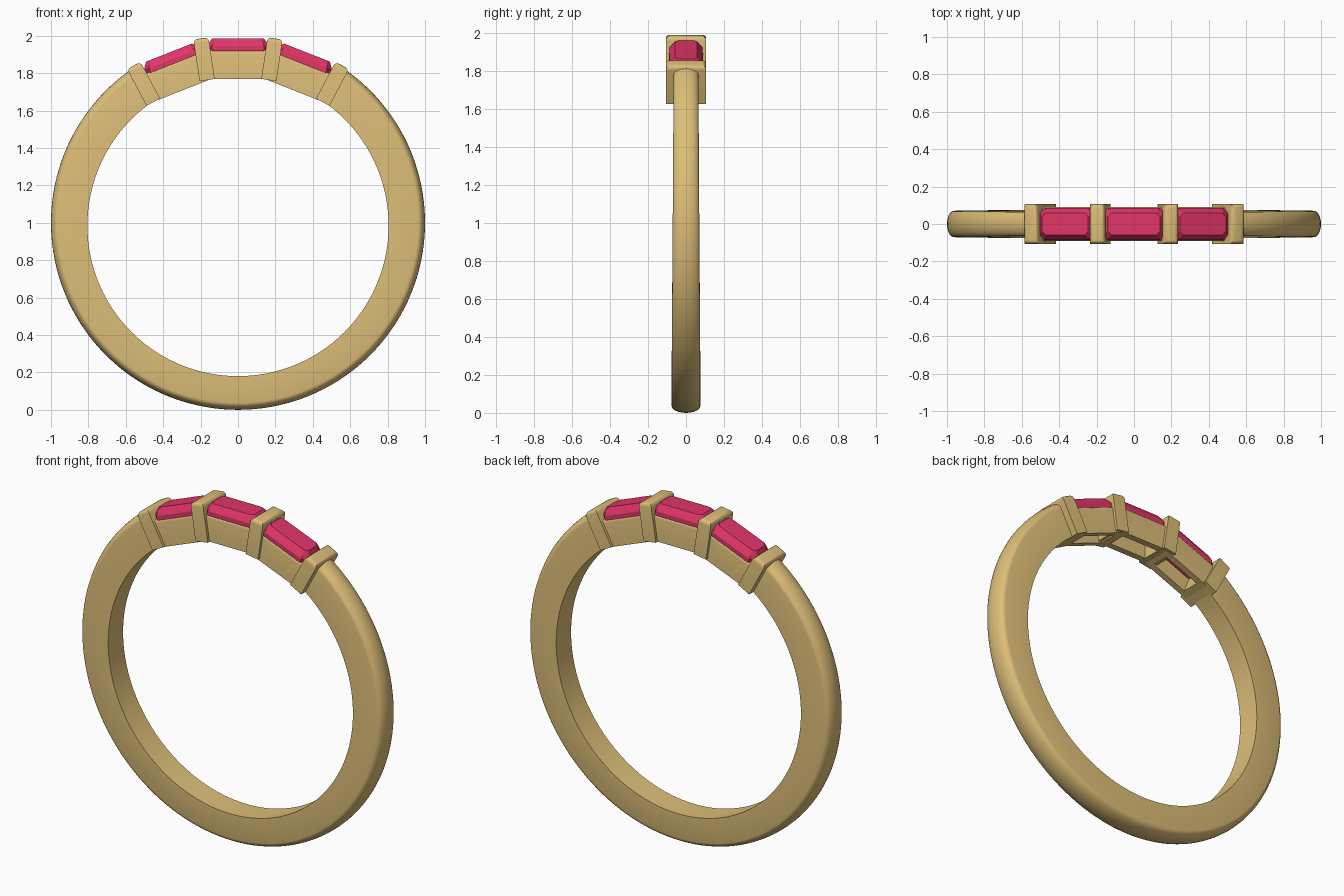
import bpy, bmesh
from math import sin, cos, pi, radians
from mathutils import Matrix

if "Cube" in bpy.data.objects:
    bpy.data.objects.remove(bpy.data.objects["Cube"])


def material(name, color):
    m = bpy.data.materials.new(name)
    m.diffuse_color = color
    m.use_nodes = True
    m.node_tree.nodes["Principled BSDF"].inputs["Base Color"].default_value = m.diffuse_color
    return m


GOLD = material("gold", (0.73, 0.52, 0.19, 1))
RUBY = material("ruby", (0.75, 0.035, 0.14, 1))


def finish(bm, name, mat, frame=Matrix.Identity(4), smooth=None):
    bmesh.ops.recalc_face_normals(bm, faces=bm.faces)
    me = bpy.data.meshes.new(name)
    bm.to_mesh(me)
    bm.free()
    me.materials.append(mat)
    ob = bpy.data.objects.new(name, me)
    ob.matrix_world = frame
    bpy.context.collection.objects.link(ob)
    if smooth:
        bpy.ops.object.select_all(action='DESELECT')
        ob.select_set(True)
        bpy.context.view_layer.objects.active = ob
        bpy.ops.object.shade_smooth_by_angle(angle=radians(smooth))
    return ob


def loft(bm, rings, closed_ring=True):
    rows = [[bm.verts.new(p) for p in r] for r in rings]
    n = len(rows[0])
    for a, b in zip(rows, rows[1:]):
        for i in range(n):
            j = (i + 1) % n
            bm.faces.new((a[i], a[j], b[j], b[i]))
    bm.faces.new(rows[0])
    bm.faces.new(rows[-1])


def frame(x, z, deg):
    return Matrix.Translation((x, 0, z)) @ Matrix.Rotation(radians(deg), 4, 'Y')


def add_box(bm, x0, x1, y0, y1, z0, z1, bevel=0, edge_test=None):
    m = Matrix.Translation(((x0 + x1) / 2, (y0 + y1) / 2, (z0 + z1) / 2)) \
        @ Matrix.Diagonal((x1 - x0, y1 - y0, z1 - z0, 1))
    vs = bmesh.ops.create_cube(bm, size=1, matrix=m)['verts']
    if bevel:
        es = {e for v in vs for e in v.link_edges if edge_test(e)}
        bmesh.ops.bevel(bm, geom=list(es), offset=bevel, segments=4,
                        profile=0.5, affect='EDGES')


# Band: open hoop, flat inside and sides, domed outside, wider at the bottom
bm = bmesh.new()
start, steps = radians(34), 112
rings = []
for k in range(steps + 1):
    t = start + (2 * pi - 2 * start) * k / steps
    w = 0.070 - 0.006 * cos(t)
    # inner circle is slightly lower than the outer one
    inner = -0.015 * cos(t) + 0.805
    prof = [(-w, inner), (w, inner)]
    prof += [(w * cos(a), 0.963 + 0.037 * sin(a))
             for a in [pi * i / 12 for i in range(13)]]
    rings.append([(r * sin(t), y, 1 + r * cos(t)) for y, r in prof])
loft(bm, rings)
finish(bm, "band", GOLD, smooth=35)


# Divider bars with rounded tops
def bar(name, x, z, deg, height):
    bm = bmesh.new()
    add_box(bm, -0.041, 0.041, -0.106, 0.106, 0, height, 0.022,
            lambda e: all(v.co.z > height - 0.001 for v in e.verts))
    finish(bm, name, GOLD, frame(x, z, deg), 35)


for s, side in ((-1, "left"), (1, "right")):
    bar(side + "_inner_bar", s * 0.165, 1.763, s * 8.5, 0.225)
    bar(side + "_outer_bar", s * 0.453, 1.645, s * 28, 0.222)


# Open-bottomed channel holding each stone
def channel(name, fr, half):
    bm = bmesh.new()
    for s in (-1, 1):
        y0, y1 = sorted((s * 0.052, s * 0.090))
        add_box(bm, -half, half, y0, y1, 0, 0.156, 0.018,
                lambda e: all(v.co.z > 0.15 and abs(v.co.y) > 0.08
                              for v in e.verts))
        x0, x1 = sorted((s * (half - 0.05), s * half))
        add_box(bm, x0, x1, -0.052, 0.052, 0, 0.14)
    finish(bm, name, GOLD, fr, 35)


# Step-cut stone with clipped corners
def stone(name, fr, half):
    bm = bmesh.new()
    rings = []
    for inset, z in ((0.055, 0.07), (0.0, 0.15), (0.0, 0.175),
                     (0.010, 0.190), (0.028, 0.214)):
        x, y = half - inset, 0.086 - inset
        c = 0.028 - inset * 0.35
        rings.append([(x, -y + c, z), (x, y - c, z), (x - c, y, z),
                      (-x + c, y, z), (-x, y - c, z), (-x, -y + c, z),
                      (-x + c, -y, z), (x - c, -y, z)])
    loft(bm, rings)
    finish(bm, name, RUBY, fr)


for name, x, z, deg, half in (("left", -0.29, 1.711, -21.5, 0.165),
                              ("centre", 0, 1.77, 0, 0.172),
                              ("right", 0.29, 1.711, 21.5, 0.165)):
    channel(name + "_channel", frame(x, z, deg), half)
    stone(name + "_stone", frame(x, z, deg), half - 0.005)
